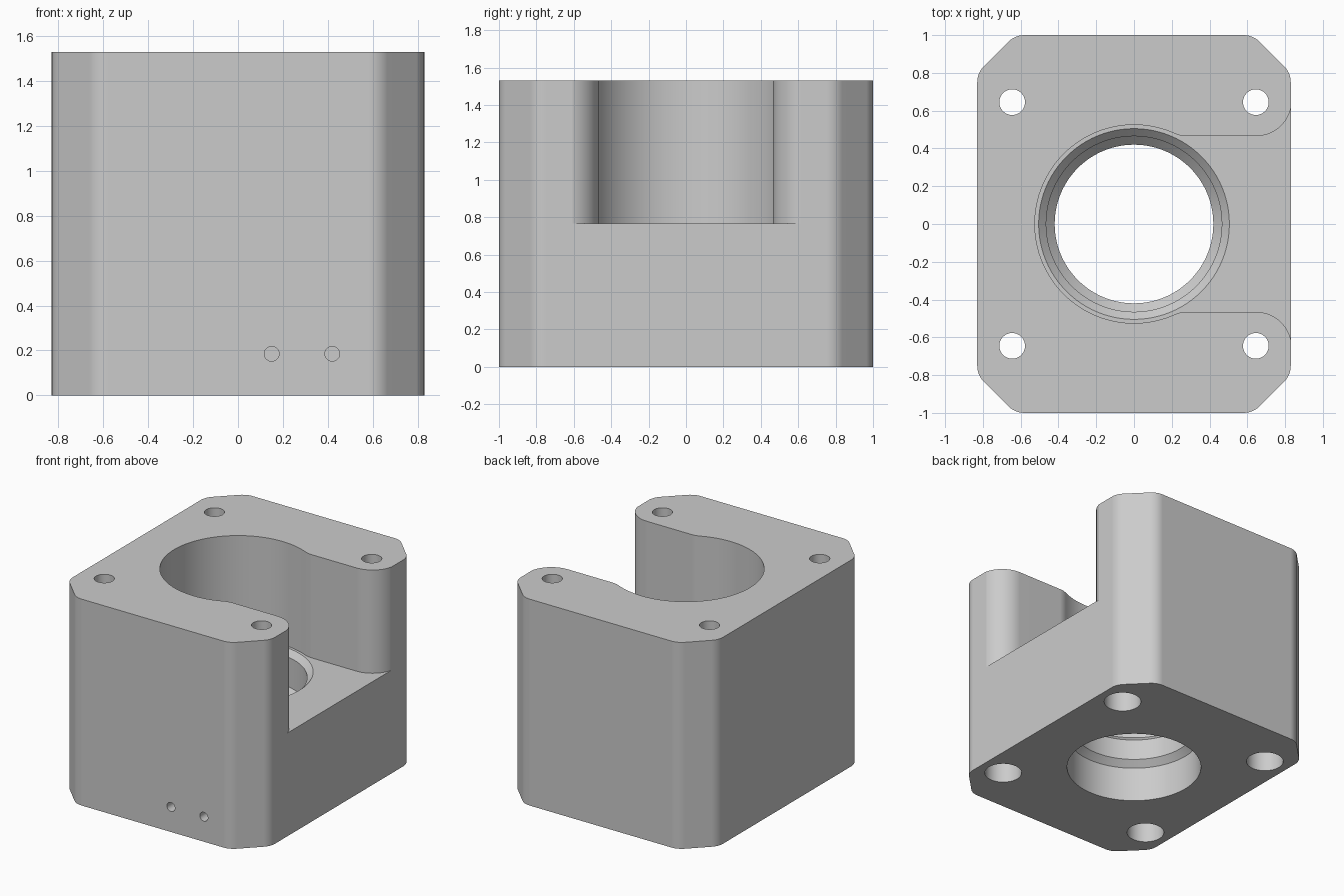
import bpy, bmesh
from math import sin, cos, pi, radians, atan2

if "Cube" in bpy.data.objects:
    bpy.data.objects.remove(bpy.data.objects["Cube"], do_unlink=True)

HALF_X, HALF_Y, HEIGHT = 0.83, 1.0, 1.53
FLOOR = HEIGHT / 2

grey = bpy.data.materials.new("plain grey")
grey.use_nodes = True
colour = (0.6, 0.6, 0.6, 1)
grey.diffuse_color = colour
grey.node_tree.nodes["Principled BSDF"].inputs["Base Color"].default_value = colour


def finish(name, bm):
    bmesh.ops.recalc_face_normals(bm, faces=bm.faces)
    mesh = bpy.data.meshes.new(name)
    bm.to_mesh(mesh)
    bm.free()
    mesh.materials.append(grey)
    obj = bpy.data.objects.new(name, mesh)
    bpy.context.collection.objects.link(obj)
    return obj


def prism(name, outline, bottom, top):
    bm = bmesh.new()
    face = bm.faces.new([bm.verts.new((x, y, bottom)) for x, y in outline])
    grown = bmesh.ops.extrude_face_region(bm, geom=[face])["geom"]
    bmesh.ops.translate(bm, vec=(0, 0, top - bottom),
                        verts=[v for v in grown if isinstance(v, bmesh.types.BMVert)])
    return finish(name, bm)


def lathe(name, profile, x=0, y=0, sides=96):
    """Closed turned solid from (radius, height) pairs."""
    bm = bmesh.new()
    rings = [[bm.verts.new((x + r * cos(2 * pi * i / sides), y + r * sin(2 * pi * i / sides), z))
              for i in range(sides)] for r, z in profile]
    for low, high in zip(rings, rings[1:]):
        for i in range(sides):
            j = (i + 1) % sides
            bm.faces.new((low[i], low[j], high[j], high[i]))
    bm.faces.new(rings[0])
    bm.faces.new(rings[-1])
    return finish(name, bm)


def arc(cx, cy, r, start, end, steps):
    return [(cx + r * cos(start + (end - start) * i / steps),
             cy + r * sin(start + (end - start) * i / steps)) for i in range(steps + 1)]


# Block outline: chamfered corners with rounded transitions
CUT, ROUND = 0.2, 0.12
inset = CUT + ROUND * 0.414
corner = (arc(HALF_X - ROUND, HALF_Y - inset, ROUND, 0, pi / 4, 6)
          + arc(HALF_X - inset, HALF_Y - ROUND, ROUND, pi / 4, pi / 2, 6))
right_half = [(x, -y) for x, y in reversed(corner)] + corner
outline = right_half + [(-x, y) for x, y in reversed(right_half)]
block = prism("mount_block", outline, 0, HEIGHT)

# Keyhole pocket, open on one side, with rounded jaws
blend_x, blend_y, blend_r = 0.28, 0.623, 0.158
meet = atan2(blend_y, blend_x)
upper = (arc(0, 0, 0.525, pi, meet, 40)
         + arc(blend_x, blend_y, blend_r, meet - pi, -pi / 2, 8)[1:]
         + arc(0.645, 0.655, 0.19, -pi / 2, 0, 16)
         + [(1.1, 0.655)])
keyhole = upper + [(x, -y) for x, y in reversed(upper[1:])]
cutters = [prism("pocket_cutter", keyhole, FLOOR, HEIGHT + 0.2)]

# Stepped central bore with chamfered lip
cutters.append(lathe("bore_cutter", [
    (0.465, -0.1), (0.465, 0.26), (0.42, 0.305), (0.42, 0.46), (0.465, 0.505),
    (0.465, FLOOR - 0.04), (0.505, FLOOR), (0.505, FLOOR + 0.05)]))

# Four screw holes, counterbored from below
for x in (-0.645, 0.645):
    for y in (-0.645, 0.645):
        cutters.append(lathe("screw_hole_cutter", [
            (0.128, -0.1), (0.128, 0.5), (0.068, 0.5), (0.068, HEIGHT + 0.1)], x, y, 40))

# Two small blind holes in the front
for x in (0.15, 0.42):
    pin = lathe("front_hole_cutter", [(0.033, -0.3), (0.033, 0.3)], sides=24)
    pin.rotation_euler.x = radians(90)
    pin.location = (x, -HALF_Y, 0.185)
    cutters.append(pin)

# Carve the block
bpy.context.view_layer.objects.active = block
block.select_set(True)
for cutter in cutters:
    cutter.hide_render = True
    mod = block.modifiers.new("carve", "BOOLEAN")
    mod.operation = "DIFFERENCE"
    mod.solver = "EXACT"
    mod.object = cutter
    bpy.ops.object.modifier_apply(modifier=mod.name)
for cutter in cutters:
    bpy.data.objects.remove(cutter, do_unlink=True)

# Smooth curved walls, crisp edges
bpy.ops.object.shade_smooth_by_angle(angle=radians(30))
weighted = block.modifiers.new("even_shading", "WEIGHTED_NORMAL")
weighted.keep_sharp = True
